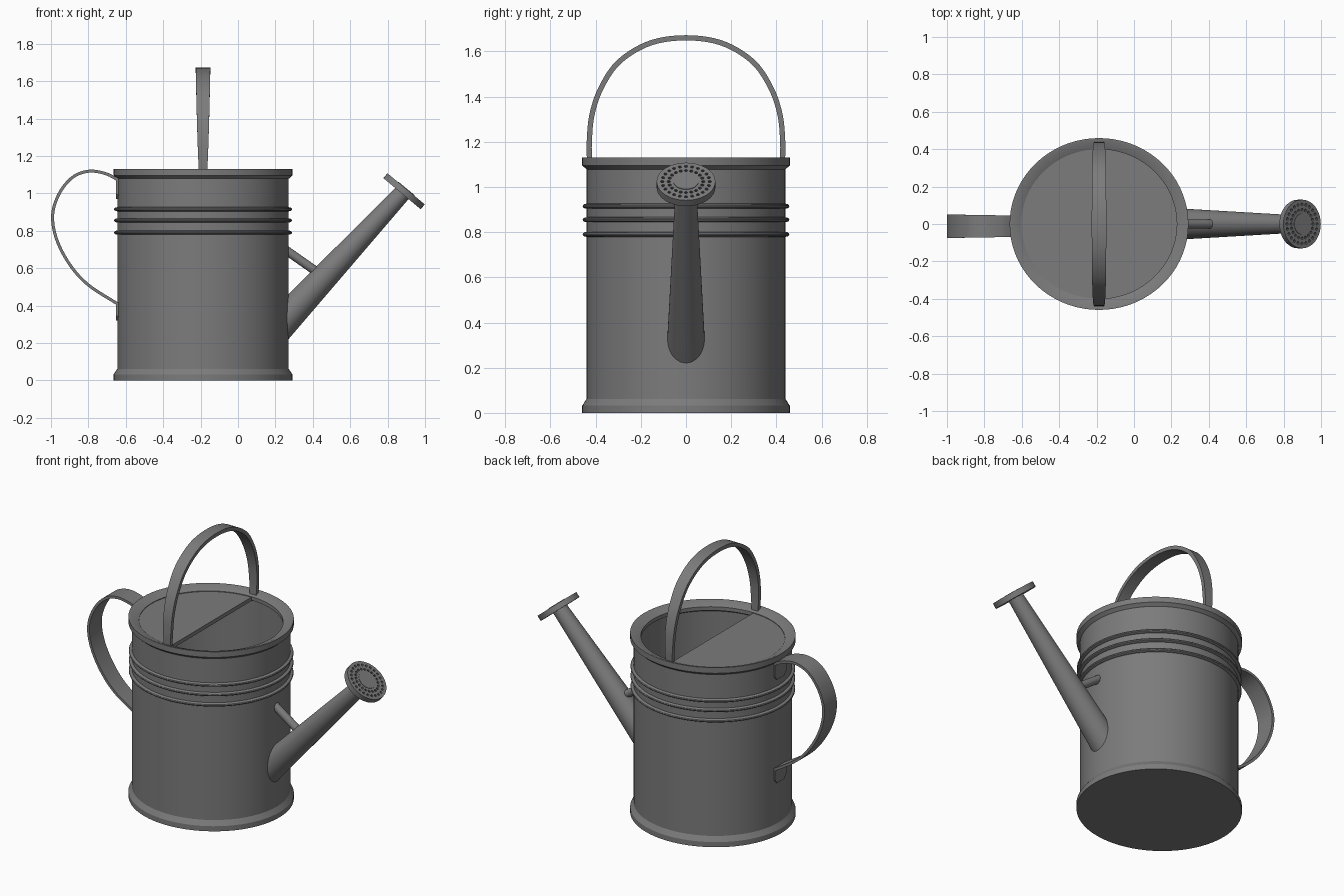
import bpy, bmesh, math
from mathutils import Vector, Matrix

if "Cube" in bpy.data.objects:
    bpy.data.objects.remove(bpy.data.objects["Cube"])

CX = -0.187          # body axis
RATIO = 0.961        # body is slightly oval: y radius / x radius
SEG = 72

# Dark grey metal
METAL = bpy.data.materials.new("dark_metal")
METAL.diffuse_color = (0.2, 0.2, 0.2, 1)
METAL.use_nodes = True
METAL.node_tree.nodes["Principled BSDF"].inputs["Base Color"].default_value = METAL.diffuse_color


def make_object(name, bm, angle=25):
    bmesh.ops.recalc_face_normals(bm, faces=bm.faces)
    mesh = bpy.data.meshes.new(name)
    bm.to_mesh(mesh)
    bm.free()
    mesh.materials.append(METAL)
    ob = bpy.data.objects.new(name, mesh)
    bpy.context.collection.objects.link(ob)
    bpy.ops.object.select_all(action='DESELECT')
    ob.select_set(True)
    bpy.context.view_layer.objects.active = ob
    bpy.ops.object.shade_smooth_by_angle(angle=math.radians(angle))
    return ob


def bridge(bm, rings, caps=True):
    for a, b in zip(rings, rings[1:]):
        n = len(a)
        for i in range(n):
            bm.faces.new((a[i], a[(i + 1) % n], b[(i + 1) % n], b[i]))
    if caps:
        bm.faces.new(rings[0])
        bm.faces.new(rings[-1])


def lathe(name, profile):
    bm = bmesh.new()
    rings = []
    for r, z in profile:
        rings.append([bm.verts.new((CX + r * math.cos(t), RATIO * r * math.sin(t), z))
                      for t in (2 * math.pi * i / SEG for i in range(SEG))])
    bridge(bm, rings)
    return make_object(name, bm)


def smooth_path(pts, steps=8):
    pts = [Vector(p) for p in pts]
    ext = [2 * pts[0] - pts[1]] + pts + [2 * pts[-1] - pts[-2]]
    out = []
    for a, b, c, d in zip(ext, ext[1:], ext[2:], ext[3:]):
        for k in range(steps):
            t = k / steps
            out.append(0.5 * (2 * b + (c - a) * t + (2 * a - 5 * b + 4 * c - d) * t * t
                              + (3 * b - a - 3 * c + d) * t ** 3))
    return out + [pts[-1]]


def ribbon(name, path, side, width, thick):
    """Flat strap along a planar path; width is a function of 0..1."""
    bm = bmesh.new()
    rings = []
    n = len(path)
    for i, p in enumerate(path):
        tan = (path[min(i + 1, n - 1)] - path[max(i - 1, 0)]).normalized()
        nor = tan.cross(side) * thick / 2
        w = side * width(i / (n - 1)) / 2
        rings.append([bm.verts.new(p + q) for q in (w + nor, w - nor, -w - nor, -w + nor)])
    bridge(bm, rings)
    return make_object(name, bm)


def frame(origin, direction):
    return Matrix.Translation(origin) @ direction.to_track_quat('Z', 'Y').to_matrix().to_4x4()


def cylinder(bm, matrix, radius, z0, z1, seg):
    bmesh.ops.create_cone(bm, cap_ends=True, segments=seg, radius1=radius, radius2=radius,
                          depth=z1 - z0, matrix=matrix @ Matrix.Translation((0, 0, (z0 + z1) / 2)))


# Body: outer wall with foot, three raised bands, rolled rim, inner wall and floor
R = 0.458
profile = [(0.478, 0), (0.478, 0.032), (R, 0.062)]
for zc in (0.79, 0.855, 0.915):
    for k in range(7):
        a = -math.pi / 2 + math.pi * k / 6
        profile.append((R + 0.018 * math.cos(a), zc + 0.011 * math.sin(a)))
profile += [(R, 1.078), (0.478, 1.095), (0.478, 1.13), (0.468, 1.13),
            (0.416, 1.108), (0.416, 1.085), (0.442, 1.07), (0.442, 0.03)]
lathe("body", profile)

# Half lid covering the rear part of the opening
bm = bmesh.new()
rings = []
for z in (1.08, 1.104):
    rings.append([bm.verts.new((CX + 0.42 * math.cos(t), RATIO * 0.42 * math.sin(t), z))
                  for t in (math.pi / 2 + math.pi * i / 36 for i in range(37))])
bridge(bm, rings)
make_object("half_lid", bm)

# Top carrying handle
half = [(0.427, 1.108), (0.428, 1.20), (0.416, 1.32), (0.375, 1.44), (0.295, 1.555), (0.16, 1.636)]
loop = [(CX, -y, z) for y, z in half] + [(CX, 0, 1.66)] + [(CX, y, z) for y, z in reversed(half)]
ribbon("top_handle", smooth_path(loop), Vector((1, 0, 0)),
       lambda t: 0.044 + 0.034 * math.sin(math.pi * t), 0.023)

# Rear handle with its two fixing tabs
Y = Vector((0, 1, 0))
pts = [(-0.638, 1.07), (-0.71, 1.106), (-0.80, 1.118), (-0.885, 1.085), (-0.955, 1.0),
       (-0.991, 0.885), (-0.970, 0.755), (-0.90, 0.62), (-0.80, 0.51), (-0.638, 0.405)]
ribbon("rear_handle", smooth_path([(x, -0.012, z) for x, z in pts]), Y,
       lambda t: 0.112 + 0.012 * math.sin(math.pi * t), 0.016)
for name, za, zb in (("upper_tab", 1.075, 0.97), ("lower_tab", 0.41, 0.32)):
    path = [Vector((-0.643, -0.012, z)) for z in (za, zb + 0.025, zb)]
    ribbon(name, path, Y, lambda t: 0.112 if t < 0.9 else 0.07, 0.016)

# Spout: tapered tube trimmed to the body's oval wall
tip = Vector((0.878, 0, 1.0))
axis = Vector((0.681, 0, 0.733)).normalized()
m = frame(tip, axis)
bm = bmesh.new()
low, high = [], []
for i in range(40):
    t = 2 * math.pi * i / 40
    c, s = math.cos(t), math.sin(t)
    a = m @ Vector((0.046 * c, 0.046 * s, 0))
    b = m @ Vector((0.092 * c, 0.092 * s, -1.15))
    lo, hi = 0.0, 1.0
    for _ in range(30):
        mid = (lo + hi) / 2
        p = a.lerp(b, mid)
        inside = math.hypot(p.x - CX, p.y / RATIO) < R - 0.004
        lo, hi = (lo, mid) if inside else (mid, hi)
    high.append(bm.verts.new(a))
    low.append(bm.verts.new(a.lerp(b, lo)))
bridge(bm, [low, high], caps=False)
bm.faces.new(high)
make_object("spout", bm)

# Strut between body and spout
start, end = Vector((0.255, 0, 0.697)), Vector((0.425, 0, 0.578))
bm = bmesh.new()
cylinder(bm, frame(start, end - start), 0.024, 0, (end - start).length, 20)
make_object("spout_strut", bm)

# Sprinkler rose with rings of shallow holes
rose_m = frame(Vector((0.877, 0, 0.998)), Vector((0.64, 0, 0.768)))
bm = bmesh.new()
cylinder(bm, rose_m, 0.13, 0, 0.034, 48)
rose = make_object("sprinkler_rose", bm)
bm = bmesh.new()
for count, r in ((24, 0.105), (20, 0.076)):
    for i in range(count):
        t = 2 * math.pi * i / count
        hole = rose_m @ Matrix.Translation((r * math.cos(t), r * math.sin(t), 0))
        cylinder(bm, hole, 0.0075, 0.02, 0.05, 10)
cutter = make_object("hole_cutter", bm)
cutter.hide_render = True
cutter.hide_set(True)
mod = rose.modifiers.new("holes", 'BOOLEAN')
mod.operation = 'DIFFERENCE'
mod.solver = 'EXACT'
mod.object = cutter

# Raised centre disc of the rose
bm = bmesh.new()
cylinder(bm, rose_m, 0.056, 0.03, 0.037, 32)
make_object("rose_centre", bm)
